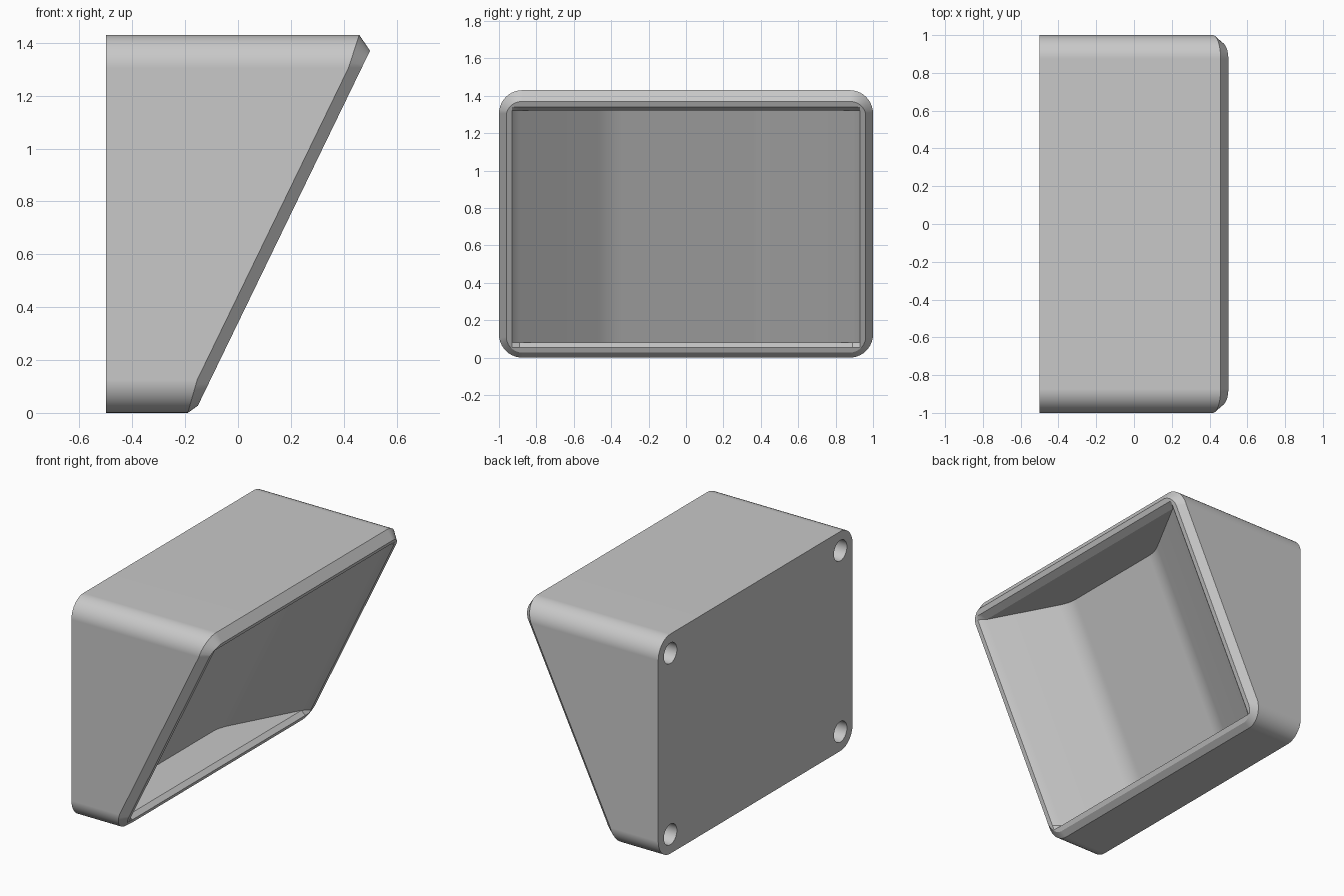
import bpy, bmesh, math

HEIGHT, HALF, RADIUS, BACK = 1.43, 1.0, 0.125, -0.5

cube = bpy.data.objects.get("Cube")
if cube:
    bpy.data.objects.remove(cube)

grey = bpy.data.materials.new("plain grey")
grey.use_nodes = True
grey.diffuse_color = (0.58, 0.58, 0.58, 1)
for node in grey.node_tree.nodes:
    if node.type == "BSDF_PRINCIPLED":
        node.inputs["Base Color"].default_value = (0.58, 0.58, 0.58, 1)


def slant(z):
    """x of the sloping open face at height z"""
    return -0.165 + 0.485 * z


def loft(name, rings):
    """Closed solid through rings of equal point count, capped at both ends"""
    bm = bmesh.new()
    loops = [[bm.verts.new(p) for p in ring] for ring in rings]
    n = len(loops[0])
    for a, b in zip(loops, loops[1:]):
        for i in range(n):
            j = (i + 1) % n
            bm.faces.new((a[i], a[j], b[j], b[i]))
    bm.faces.new(loops[0])
    bm.faces.new(loops[-1])
    bmesh.ops.remove_doubles(bm, verts=bm.verts, dist=1e-5)
    bmesh.ops.recalc_face_normals(bm, faces=bm.faces)
    mesh = bpy.data.meshes.new(name)
    bm.to_mesh(mesh)
    bm.free()
    mesh.materials.append(grey)
    obj = bpy.data.objects.new(name, mesh)
    bpy.context.collection.objects.link(obj)
    return obj


def cut(target, cutter):
    mod = target.modifiers.new("cut", "BOOLEAN")
    mod.operation = "DIFFERENCE"
    mod.solver = "EXACT"
    mod.object = cutter
    bpy.context.view_layer.objects.active = target
    bpy.ops.object.modifier_apply(modifier=mod.name)
    bpy.data.objects.remove(cutter)


# Rounded rectangle outline: y, z and outward normal of each point
outline = []
for q in range(4):
    for s in range(11):
        a = math.radians(90 * q + 9 * s)
        sy = 1 if q in (0, 3) else -1
        sz = 1 if q < 2 else -1
        ny, nz = math.cos(a), math.sin(a)
        outline.append((sy * (HALF - RADIUS) + RADIUS * ny,
                        HEIGHT / 2 + sz * (HEIGHT / 2 - RADIUS) + RADIUS * nz, ny, nz))

# Housing with a chamfered rim, wider at the top than at the bottom
back_ring, edge_ring, lip_ring = [], [], []
for y, z, ny, nz in outline:
    up, down = max(nz, 0), max(-nz, 0)
    back_ring.append((BACK, y, z))
    edge_ring.append((slant(z) - 0.05 - 0.02 * up + 0.025 * down, y, z))
    inset = 0.04 + 0.02 * up - 0.013 * down
    zi = z - inset * nz
    lip_ring.append((slant(zi), y - inset * ny, zi))
housing = loft("housing", [back_ring, edge_ring, lip_ring])

# Cavity: bevelled mouth, then a tray section with softened bends along the slope
MOUTH, INNER, BEND, SOFT, DEPTH, LIP = 0.93, 0.89, 0.41, 0.06, 0.3, 0.04
grade = (DEPTH - LIP) / (INNER - BEND)
half = [(MOUTH, -0.2), (MOUTH, 0), (INNER, LIP)]
for s in range(7):
    t = s / 6
    y = BEND + SOFT - 2 * SOFT * t
    half.append((y, DEPTH - grade * SOFT * (1 - t) ** 2))
section = half + [(-y, d) for y, d in reversed(half)]


def cavity_ring(z, limit):
    return [(slant(z) - min(d, limit), y, z) for y, d in section]


cavity = loft("cavity_cutter", [
    cavity_ring(0.055, 0), cavity_ring(0.08, LIP), cavity_ring(0.08, DEPTH),
    cavity_ring(1.32, DEPTH), cavity_ring(1.32, LIP), cavity_ring(1.34, 0)])
cut(housing, cavity)

# Four blind screw holes in the back corners
for sy in (-1, 1):
    for z in (RADIUS, HEIGHT - RADIUS):
        rings = [[(x, sy * 0.875 + 0.067 * math.cos(k * math.tau / 32),
                   z + 0.067 * math.sin(k * math.tau / 32)) for k in range(32)]
                 for x in (BACK - 0.1, BACK + 0.2)]
        cut(housing, loft("hole_cutter", rings))

# Smooth rounded corners, crisp edges and evenly shaded flat sides
bpy.ops.object.select_all(action="DESELECT")
housing.select_set(True)
bpy.context.view_layer.objects.active = housing
bpy.ops.object.shade_smooth_by_angle(angle=math.radians(20))
weighted = housing.modifiers.new("even_shading", "WEIGHTED_NORMAL")
weighted.keep_sharp = True
